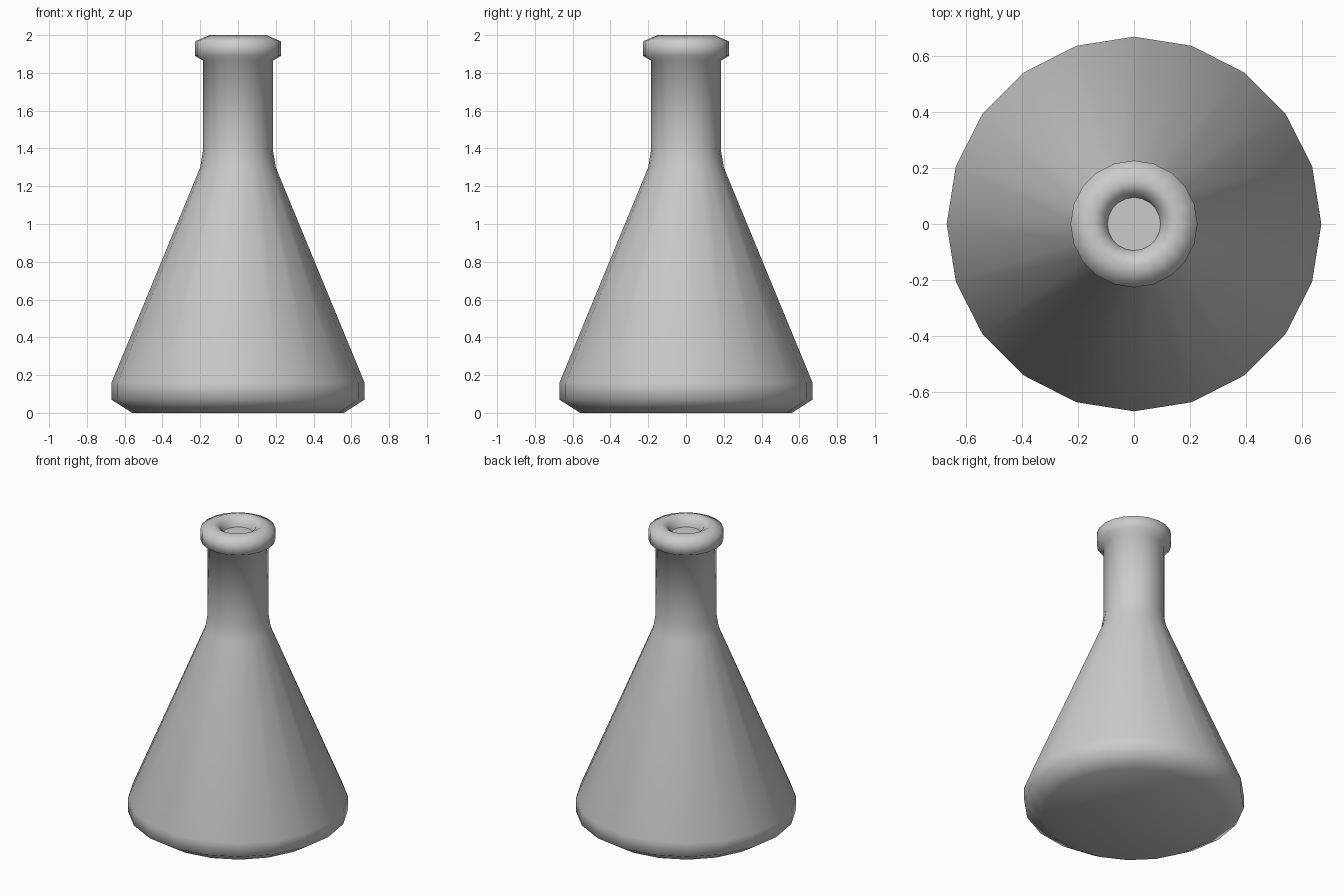
import bpy, bmesh
from math import cos, sin, tau

cube = bpy.data.objects.get("Cube")
if cube:
    bpy.data.objects.remove(cube, do_unlink=True)

SIDES = 20
# Radius and height, from the foot up the wall, over the lip and into the mouth
PROFILE = [(0.56, 0), (0.67, 0.07), (0.67, 0.16), (0.2, 1.3), (0.185, 1.39),
           (0.185, 1.865), (0.227, 1.89), (0.227, 1.967), (0.15, 2.0),
           (0.108, 1.975), (0.095, 1.93)]

# One colour for the whole flask
grey = bpy.data.materials.new("light grey")
grey.use_nodes = True
color = (0.6, 0.6, 0.6, 1)
grey.diffuse_color = color
grey.node_tree.nodes["Principled BSDF"].inputs["Base Color"].default_value = color

# Rings joined into a closed, turned body
bm = bmesh.new()
rings = [[bm.verts.new((r * cos(tau * i / SIDES), r * sin(tau * i / SIDES), z))
          for i in range(SIDES)] for r, z in PROFILE]
for low, high in zip(rings, rings[1:]):
    for i in range(SIDES):
        j = (i + 1) % SIDES
        bm.faces.new((low[i], low[j], high[j], high[i]))

# Underside and the flat stop inside the mouth
bm.faces.new(rings[0][::-1])
stop = bm.faces.new(rings[-1])
for face in bm.faces:
    face.smooth = True
for edge in stop.edges:
    edge.smooth = False

mesh = bpy.data.meshes.new("flask")
bm.to_mesh(mesh)
bm.free()
mesh.materials.append(grey)
flask = bpy.data.objects.new("flask", mesh)
bpy.context.collection.objects.link(flask)
